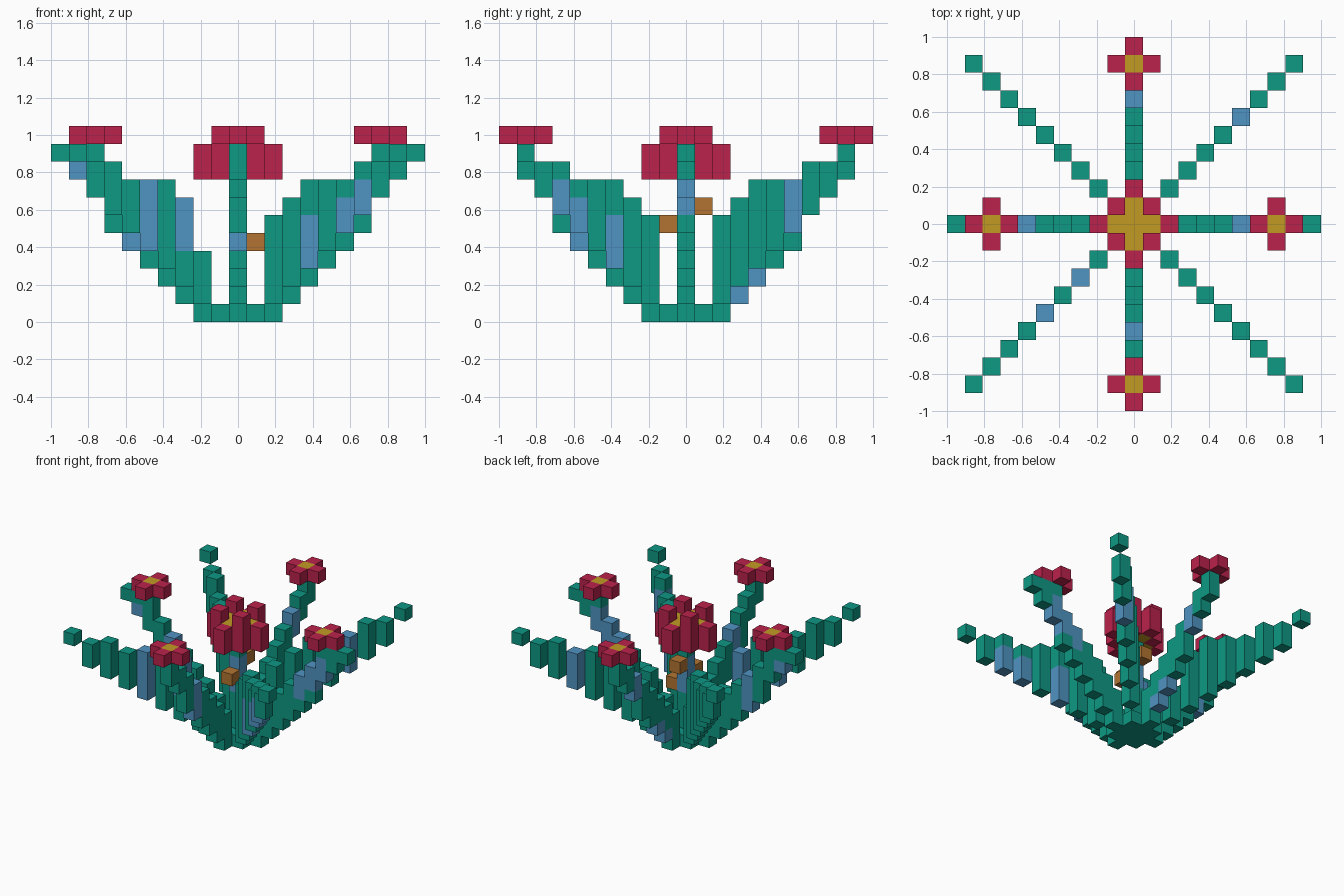
import bpy, bmesh
from mathutils import Matrix, Vector

if "Cube" in bpy.data.objects:
    bpy.data.objects.remove(bpy.data.objects["Cube"], do_unlink=True)

U = 2 / 21  # size of one block


def material(name, rgb):
    """Flat material from 0-255 sRGB values."""
    lin = [((c / 255 + 0.055) / 1.055) ** 2.4 if c > 10 else c / 255 / 12.92 for c in rgb]
    m = bpy.data.materials.new(name)
    m.use_nodes = True
    m.diffuse_color = (*lin, 1)
    bsdf = next(n for n in m.node_tree.nodes if n.type == 'BSDF_PRINCIPLED')
    bsdf.inputs["Base Color"].default_value = (*lin, 1)
    return m


MATS = [material("leaf_green", (14, 152, 132)), material("leaf_blue", (80, 148, 194)),
        material("petal_red", (186, 34, 76)), material("pollen_gold", (194, 154, 36)),
        material("bud_brown", (178, 116, 50))]
GREEN, BLUE, RED, GOLD, BROWN = range(5)


def build(name, bars):
    """One object from upright bars (x, y, lowest block, highest block, colour)."""
    bm = bmesh.new()
    used = sorted({b[4] for b in bars})
    for x, y, z0, z1, col in bars:
        h = z1 - z0 + 1
        mat = (Matrix.Translation(Vector((x, y, z0 + h / 2)) * U)
               @ Matrix.Diagonal((U, U, U * h, 1)))
        verts = bmesh.ops.create_cube(bm, size=1, matrix=mat)["verts"]
        for f in {f for v in verts for f in v.link_faces}:
            f.material_index = used.index(col)
    me = bpy.data.meshes.new(name)
    bm.to_mesh(me)
    bm.free()
    for i in used:
        me.materials.append(MATS[i])
    ob = bpy.data.objects.new(name, me)
    bpy.context.collection.objects.link(ob)


def arm(name, dx, dy, profile, blue):
    """Rising arm: profile gives the block range per step, blue the blue range per step."""
    bars = []
    for s, (lo, hi) in profile.items():
        b0, b1 = blue.get(s, (hi + 1, hi))
        for z0, z1, col in ((lo, b0 - 1, GREEN), (b0, b1, BLUE), (b1 + 1, hi, GREEN)):
            if z1 >= z0:
                bars.append((dx * s, dy * s, z0, z1, col))
    build(name, bars)


# Long diagonal leaves
leaf = {2: (1, 5), 3: (2, 6), 4: (3, 7), 5: (4, 7), 6: (5, 7), 7: (6, 8), 8: (7, 8), 9: (9, 9)}
short_leaf = {**leaf, 2: (1, 3)}
arm("front_left_leaf", 1, -1, leaf, {4: (3, 5), 6: (5, 6), 7: (6, 7)})
arm("front_right_leaf", -1, -1, short_leaf, {3: (4, 6), 5: (4, 7)})
arm("back_left_leaf", 1, 1, leaf, {6: (5, 7)})
arm("back_right_leaf", -1, 1, short_leaf, {})

# Straight stems carrying the outer flowers
stem = {2: (0, 2), 3: (1, 3), 4: (2, 4), 5: (3, 5), 6: (4, 6), 7: (5, 7), 8: (7, 8), 9: (8, 9)}
side_stem = {**stem, 8: (7, 9), 10: (9, 9)}
arm("left_stem", 1, 0, side_stem, {6: (5, 6), 7: (6, 7), 8: (7, 8)})
arm("right_stem", -1, 0, side_stem, {6: (4, 6), 9: (8, 8)})
arm("front_stem", 0, -1, stem, {6: (4, 6)})
arm("back_stem", 0, 1, {**stem, 7: (6, 7)}, {3: (1, 1), 4: (2, 2), 7: (6, 7)})

# Base and central stalk
CROSS = [(1, 0), (-1, 0), (0, 1), (0, -1)]
CORNERS = [(1, 1), (-1, 1), (1, -1), (-1, -1)]
build("base", [(x, y, 0, 0, GREEN) for x, y in CROSS + CORNERS])
build("central_stalk", [(0, 0, 0, 3, GREEN), (0, 0, 4, 6, BLUE), (0, 0, 7, 7, GREEN)])

# Small outer flowers
for name, cx, cy in (("left_flower", 8, 0), ("right_flower", -8, 0),
                     ("front_flower", 0, -9), ("back_flower", 0, 9)):
    build(name, [(cx, cy, 10, 10, GOLD)] + [(cx + x, cy + y, 10, 10, RED) for x, y in CROSS])

# Large central flower
build("central_flower_heart", [(x, y, 8, 9, GOLD) for x, y in CROSS + [(0, 0)]])
build("central_flower_petals", [(x, y, 8, 10, RED) for x, y in CORNERS]
      + [(2 * x, 2 * y, 8, 9, RED) for x, y in CROSS])

# Buds on the stalk
for name, x, y, z in (("left_bud", 1, 0, 4), ("front_bud", 0, -1, 5), ("back_bud", 0, 1, 6)):
    build(name, [(x, y, z, z, BROWN)])
